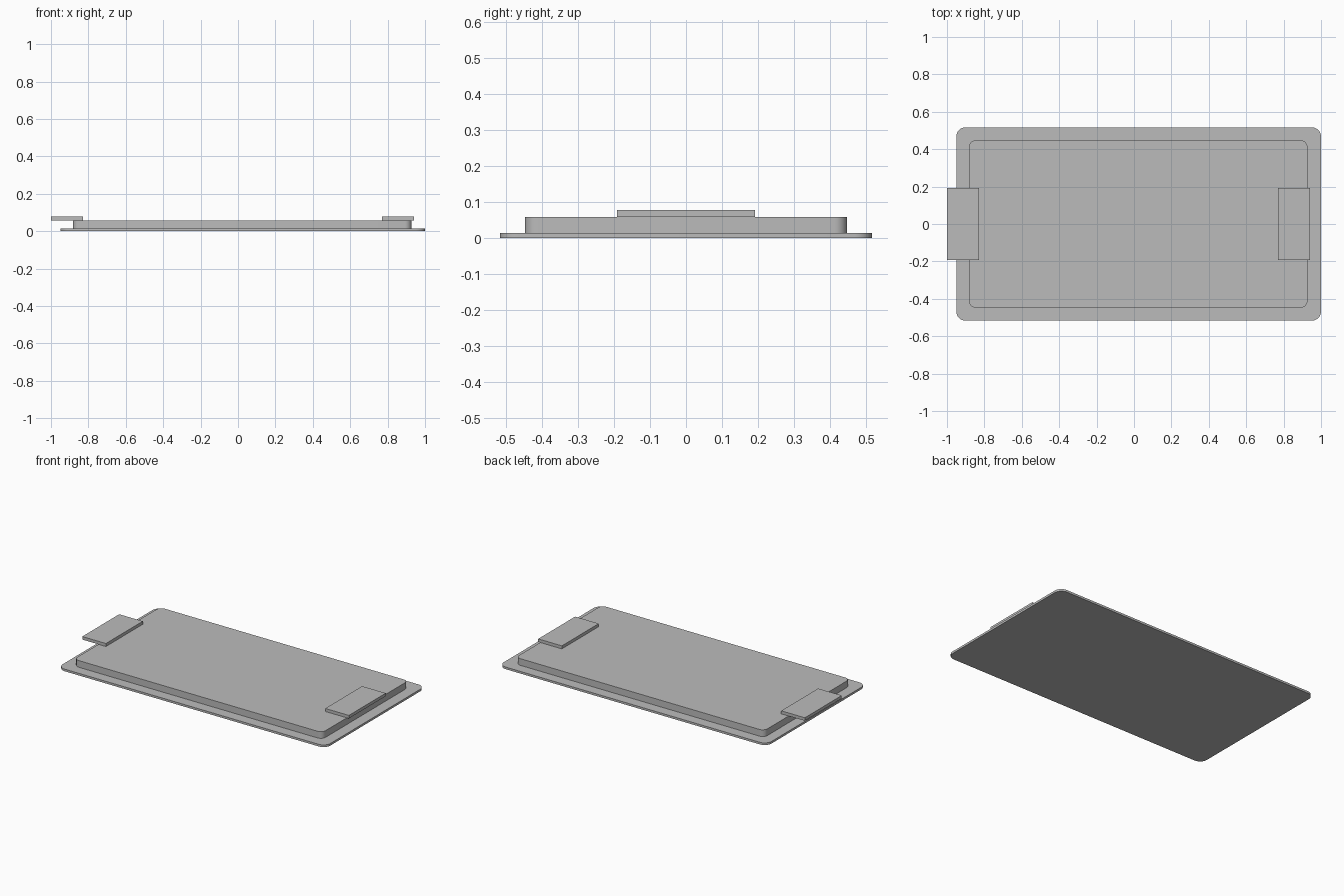
import bpy
import bmesh
from math import radians
from mathutils import Vector

cube = bpy.data.objects.get("Cube")
if cube:
    bpy.data.objects.remove(cube, do_unlink=True)

grey = bpy.data.materials.new("plain grey")
grey.use_nodes = True
COLOUR = (0.5, 0.5, 0.5, 1)
grey.diffuse_color = COLOUR
grey.node_tree.nodes["Principled BSDF"].inputs["Base Color"].default_value = COLOUR


def slab(name, low, high, radius=0):
    """Box between two corners, with optional rounded upright edges."""
    low, high = Vector(low), Vector(high)
    bm = bmesh.new()
    bmesh.ops.create_cube(bm, size=1)
    bmesh.ops.scale(bm, vec=high - low, verts=bm.verts)
    if radius:
        upright = [e for e in bm.edges
                   if abs(e.verts[0].co.z - e.verts[1].co.z) > 0.001]
        bmesh.ops.bevel(bm, geom=upright, offset=radius, segments=8,
                        profile=0.5, affect='EDGES')
    mesh = bpy.data.meshes.new(name)
    bm.to_mesh(mesh)
    bm.free()
    mesh.materials.append(grey)
    ob = bpy.data.objects.new(name, mesh)
    ob.location = (low + high) / 2
    bpy.context.collection.objects.link(ob)
    if radius:
        bpy.ops.object.select_all(action='DESELECT')
        ob.select_set(True)
        bpy.context.view_layer.objects.active = ob
        bpy.ops.object.shade_smooth_by_angle(angle=radians(30))
    return ob


# Thin flange and the raised panel on it
slab("base_flange", (-0.95, -0.517, 0), (1, 0.517, 0.014), 0.05)
slab("raised_panel", (-0.882, -0.447, 0.014), (0.927, 0.447, 0.058), 0.035)

# Flat tabs lying on the panel; the right one overhangs the end
for side, x0, x1 in (("right", -1, -0.828), ("left", 0.77, 0.942)):
    slab(side + "_tab", (x0, -0.192, 0.058), (x1, 0.192, 0.078))
